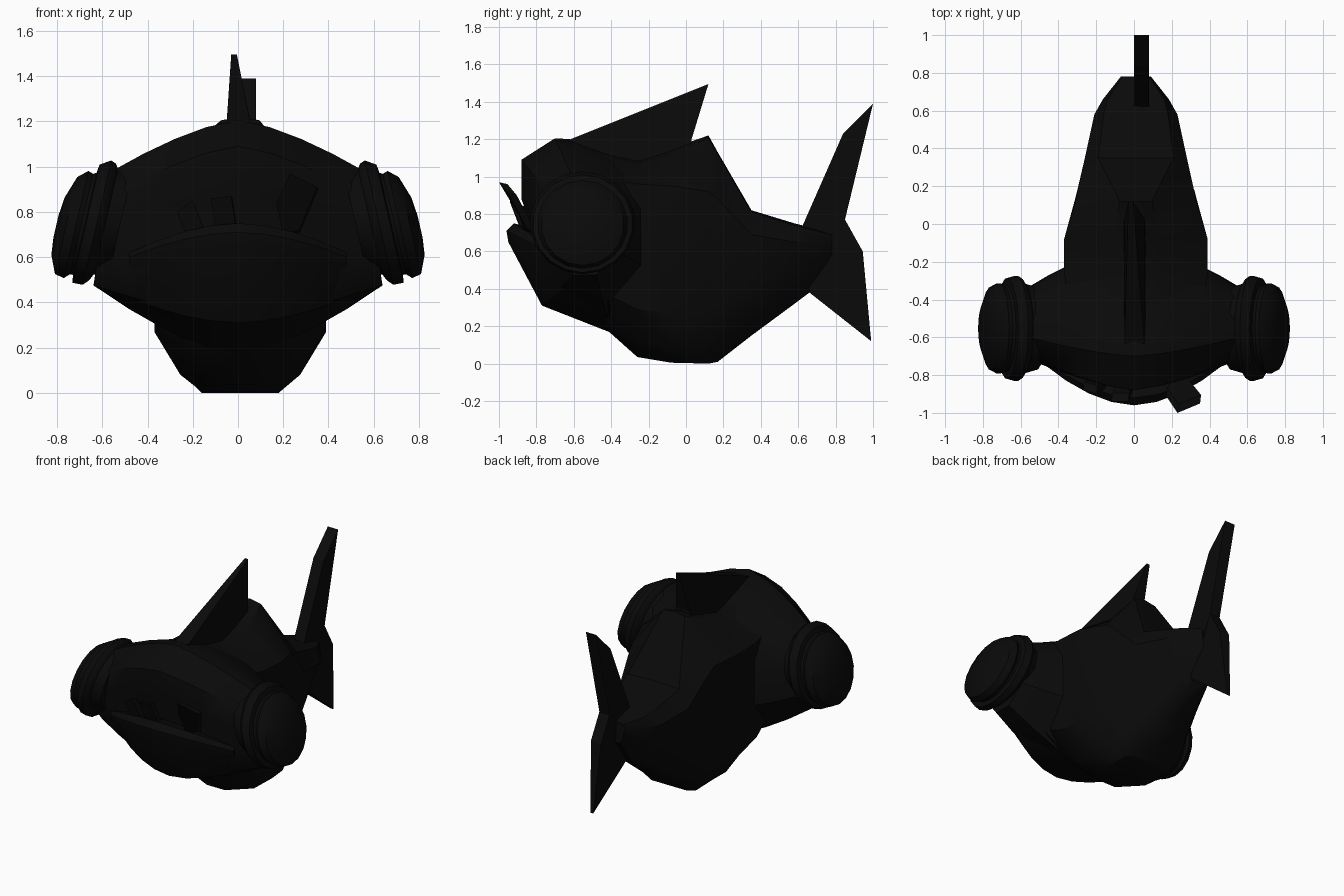
import bpy, bmesh, math
from mathutils import Matrix, Vector

black = bpy.data.materials.new("matte_black")
black.diffuse_color = (0.003, 0.003, 0.003, 1)


def finish(name, bm, smooth=False):
    bmesh.ops.recalc_face_normals(bm, faces=bm.faces)
    me = bpy.data.meshes.new(name)
    bm.to_mesh(me)
    bm.free()
    me.materials.append(black)
    ob = bpy.data.objects.new(name, me)
    bpy.context.collection.objects.link(ob)
    if smooth:
        bpy.ops.object.select_all(action='DESELECT')
        ob.select_set(True)
        bpy.context.view_layer.objects.active = ob
        bpy.ops.object.shade_smooth_by_angle(angle=math.radians(35))
    return ob


def loft(name, rings, smooth=False):
    """Skin a list of equal-length closed rings and cap both ends."""
    bm = bmesh.new()
    rows = [[bm.verts.new(p) for p in ring] for ring in rings]
    n = len(rows[0])
    for a, b in zip(rows, rows[1:]):
        for i in range(n):
            j = (i + 1) % n
            bm.faces.new((a[i], a[j], b[j], b[i]))
    bm.faces.new(rows[0])
    bm.faces.new(rows[-1][::-1])
    return finish(name, bm, smooth)


def cross_loft(name, middle, end, half, power, lean=0.0):
    """Loft along x between mirrored end sections and a middle section of (y, z)."""
    rings = []
    for k in range(-4, 5):
        f = abs(k / 4) ** power
        rings.append([(half * k / 4 * (1 - lean * (b[1] - 0.47)),
                       a[0] + (b[0] - a[0]) * f, a[1] + (b[1] - a[1]) * f)
                      for a, b in zip(middle, end)])
    return loft(name, rings, True)


# Body: sections along y as half profiles (y, top z, then (x, z) from top to bottom);
# the back dips behind the head and rises to a hump
sections = [
    (-0.50, 1.15, (0.13, 1.12), (0.33, 1.00), (0.33, 0.45), (0.20, 0.30), (0.08, 0.24)),
    (-0.40, 1.12, (0.13, 1.10), (0.36, 0.98), (0.36, 0.36), (0.22, 0.21), (0.08, 0.16)),
    (-0.26, 1.09, (0.13, 1.07), (0.38, 0.96), (0.38, 0.29), (0.24, 0.12), (0.07, 0.035)),
    (-0.08, 1.15, (0.12, 1.12), (0.38, 0.95), (0.38, 0.27), (0.265, 0.08), (0.17, 0.005)),
    (0.12, 1.22, (0.085, 1.205), (0.32, 0.92), (0.325, 0.28), (0.255, 0.08), (0.17, 0.0)),
    (0.17, 1.13, (0.11, 1.12), (0.31, 0.88), (0.312, 0.32), (0.235, 0.10), (0.14, 0.01)),
    (0.35, 0.82, (0.20, 0.81), (0.27, 0.69), (0.25, 0.42), (0.17, 0.22), (0.08, 0.15)),
    (0.58, 0.75, (0.17, 0.74), (0.22, 0.65), (0.17, 0.52), (0.11, 0.39), (0.05, 0.32)),
    (0.66, 0.73, (0.15, 0.72), (0.175, 0.65), (0.13, 0.55), (0.09, 0.44), (0.05, 0.38)),
    (0.78, 0.70, (0.07, 0.69), (0.08, 0.66), (0.07, 0.62), (0.06, 0.58), (0.04, 0.55)),
]
rings = []
for y, zt, *side in sections:
    rings.append([(0.01 + x, y, z) for x, z in side]
                 + [(0.01 - x, y, z) for x, z in side[::-1]] + [(0.01, y, zt)])
loft("body", rings, True)

# Wide head tapering sideways to the eyes
cross_loft("head",
           [(-0.82, 0.72), (-0.88, 0.88), (-0.88, 1.09), (-0.70, 1.205), (-0.62, 1.2),
            (-0.27, 1.08), (-0.1, 0.9), (-0.1, 0.45), (-0.4, 0.165), (-0.74, 0.33), (-0.86, 0.55)],
           [(-0.68, 0.62), (-0.70, 0.75), (-0.69, 0.86), (-0.60, 0.98), (-0.52, 0.98),
            (-0.40, 0.90), (-0.36, 0.78), (-0.37, 0.60), (-0.48, 0.475), (-0.60, 0.475),
            (-0.66, 0.54)],
           0.64, 1.45, 0.25)

# Jutting lower jaw with a raised lip
cross_loft("lower_jaw",
           [(-0.95, 0.65), (-0.96, 0.71), (-0.92, 0.75), (-0.8, 0.72), (-0.4, 0.5),
            (-0.4, 0.165), (-0.77, 0.31)],
           [(-0.73, 0.56), (-0.74, 0.60), (-0.72, 0.62), (-0.65, 0.6), (-0.45, 0.52),
            (-0.42, 0.42), (-0.62, 0.42)],
           0.48, 1.8)

# Ringed eyes with shallow domes, turned slightly downward
profile = [(-0.25, 0.22), (-0.18, 0.24), (-0.165, 0.265), (-0.14, 0.282), (-0.09, 0.268),
           (-0.085, 0.232), (-0.07, 0.228), (-0.045, 0.243), (0.0, 0.22),
           (0.037, 0.13), (0.046, 0.05)]
tilt = math.radians(13)
for s, label in ((1, "right"), (-1, "left")):
    rings = []
    for t, r in profile:
        ring = []
        for k in range(18):
            a = math.tau * k / 18
            # the dome leans inward at the top
            ring.append((s * (0.76 + t * math.cos(tilt) - r * math.cos(a) * math.sin(tilt)),
                         -0.553 + r * math.sin(a),
                         0.74 - t * math.sin(tilt) * 0.4 + r * math.cos(a) * math.cos(tilt)))
        rings.append(ring)
    loft(label + "_eye", rings, True)


def fin(name, outline):
    """Fin from (y, z, x_left, x_right) points."""
    loft(name, [[(p[2], p[0], p[1]) for p in outline],
                [(p[3], p[0], p[1]) for p in outline]])


# Dorsal fin with a flared base
fin("dorsal_fin", [(-0.65, 1.15, -0.055, 0.06), (-0.63, 1.195, -0.05, 0.055),
                   (0.12, 1.495, -0.03, -0.005), (0.03, 1.2, -0.05, 0.055),
                   (0.03, 1.12, -0.055, 0.06), (-0.26, 1.04, -0.055, 0.06)])

# Forked tail fin
fin("upper_tail_fin", [(0.62, 0.73, 0, 0.08), (0.84, 1.23, 0, 0.08), (1.0, 1.39, 0, 0.08),
                       (0.85, 0.77, 0, 0.08), (0.76, 0.58, 0, 0.08)])
fin("lower_tail_fin", [(0.64, 0.72, 0, 0.08), (0.85, 0.77, 0, 0.08), (0.945, 0.6, 0, 0.08),
                       (0.99, 0.12, 0.03, 0.05), (0.66, 0.38, 0, 0.08)])

# Crooked teeth: front corners as (x, y, z), thickened backwards
teeth = {
    "left_tooth": [(-0.23, -0.86, 0.70), (-0.27, -0.88, 0.80), (-0.20, -0.90, 0.85),
                   (-0.15, -0.87, 0.72)],
    "middle_tooth": [(-0.10, -0.89, 0.73), (-0.12, -0.94, 0.86), (-0.03, -0.94, 0.87),
                     (-0.01, -0.89, 0.74)],
    "right_tooth": [(0.20, -0.86, 0.70), (0.17, -0.91, 0.84), (0.23, -1.0, 0.97),
                    (0.35, -0.95, 0.91), (0.27, -0.85, 0.72)],
}
for name, pts in teeth.items():
    loft(name, [pts, [(x + 0.005, y + 0.045, z - 0.01) for x, y, z in pts]])
